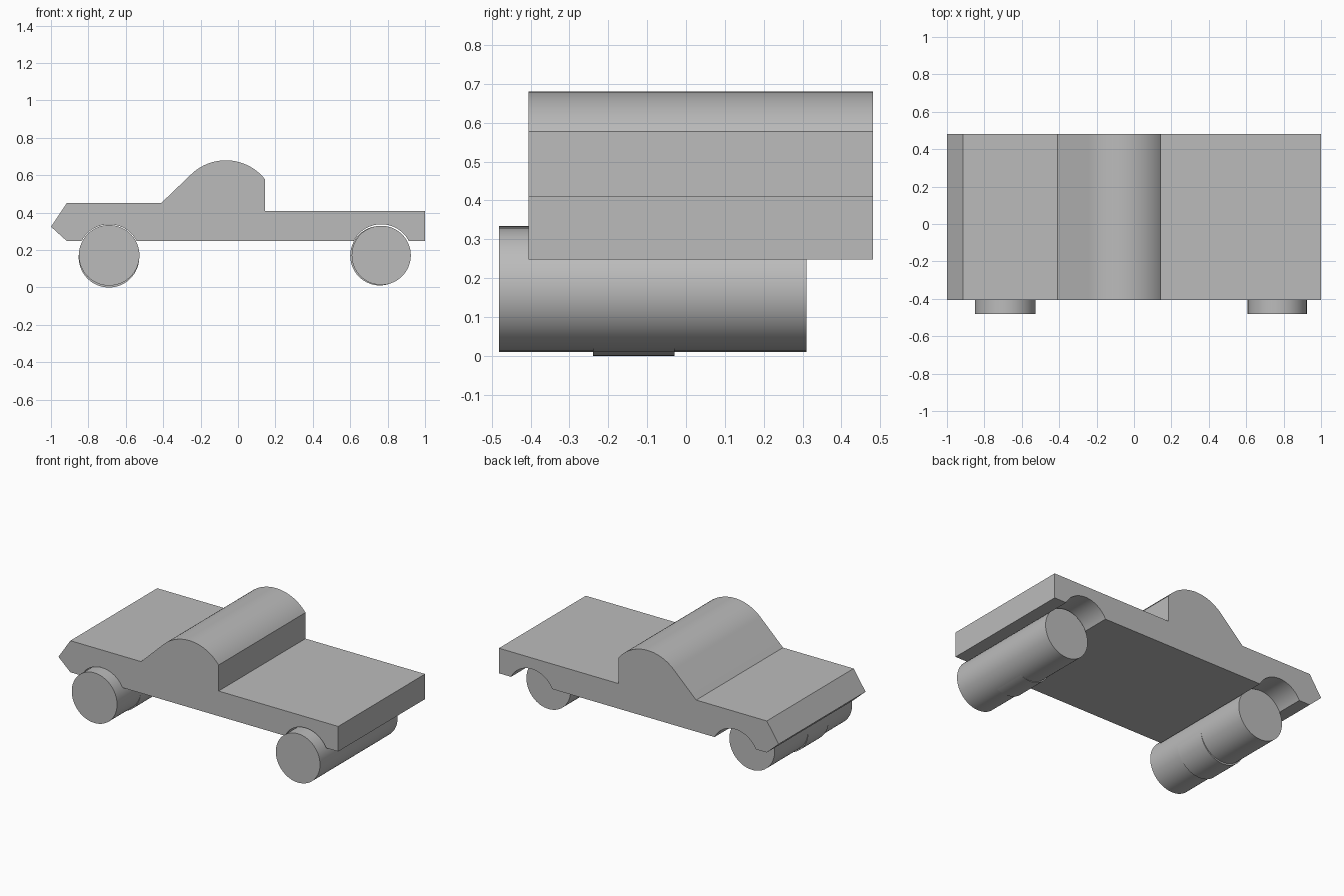
import bpy
import bmesh
from math import radians, sin, cos, asin, degrees, pi

cube = bpy.data.objects.get("Cube")
if cube:
    bpy.data.objects.remove(cube, do_unlink=True)

grey = bpy.data.materials.new("plain grey")
grey.use_nodes = True
colour = (0.5, 0.5, 0.5, 1)
grey.diffuse_color = colour
grey.node_tree.nodes["Principled BSDF"].inputs["Base Color"].default_value = colour


def arc(cx, cz, r, start, end, steps):
    """Points on a circle in the XZ plane, angles in degrees."""
    angles = [radians(start + (end - start) * i / steps) for i in range(steps + 1)]
    return [(cx + r * cos(a), cz + r * sin(a)) for a in angles]


def extrude(name, profile, y0, y1):
    """Solid made by sweeping an XZ profile along Y."""
    bm = bmesh.new()
    face = bm.faces.new([bm.verts.new((x, y0, z)) for x, z in profile])
    swept = bmesh.ops.extrude_face_region(bm, geom=[face])["geom"]
    moved = [v for v in swept if isinstance(v, bmesh.types.BMVert)]
    bmesh.ops.translate(bm, verts=moved, vec=(0, y1 - y0, 0))
    bmesh.ops.recalc_face_normals(bm, faces=bm.faces)
    mesh = bpy.data.meshes.new(name)
    bm.to_mesh(mesh)
    bm.free()
    mesh.materials.append(grey)
    obj = bpy.data.objects.new(name, mesh)
    bpy.context.collection.objects.link(obj)
    bpy.ops.object.select_all(action="DESELECT")
    obj.select_set(True)
    bpy.context.view_layer.objects.active = obj
    bpy.ops.object.shade_smooth_by_angle(angle=radians(30))
    return obj


floor = 0.248
axle_z = 0.172
nose_x, tail_x = -0.689, 0.766


def arch(cx, r=0.166):
    """Wheel arch over an axle, from nose side to tail side."""
    a = degrees(asin((floor - axle_z) / r))
    return arc(cx, axle_z, r, 180 - a, a, 24)


# Body: wedge nose, domed cab, flat bed and two wheel arches
body = [(-1, 0.325), (-0.915, floor)]
body += arch(nose_x) + arch(tail_x)
body += [(1, floor), (1, 0.41), (0.145, 0.41)]
body += arc(-0.065, 0.413, 0.267, 38.2, 135, 32)
body += [(-0.41, 0.452), (-0.915, 0.452)]
extrude("body", body, -0.405, 0.482)


def roller(name, cx, cz, r, y0, y1):
    extrude(name, arc(cx, cz, r, 0, 360, 64)[:-1], y0, y1)


# Wheel rollers, each with a slightly offset middle band
roller("nose_roller", nose_x, axle_z, 0.162, -0.482, 0.31)
roller("nose_roller_band", nose_x - 0.001, 0.162, 0.162, -0.24, -0.03)
roller("tail_roller", tail_x, axle_z, 0.158, -0.482, 0.31)
roller("tail_roller_band", tail_x - 0.007, 0.17, 0.159, -0.24, -0.03)
